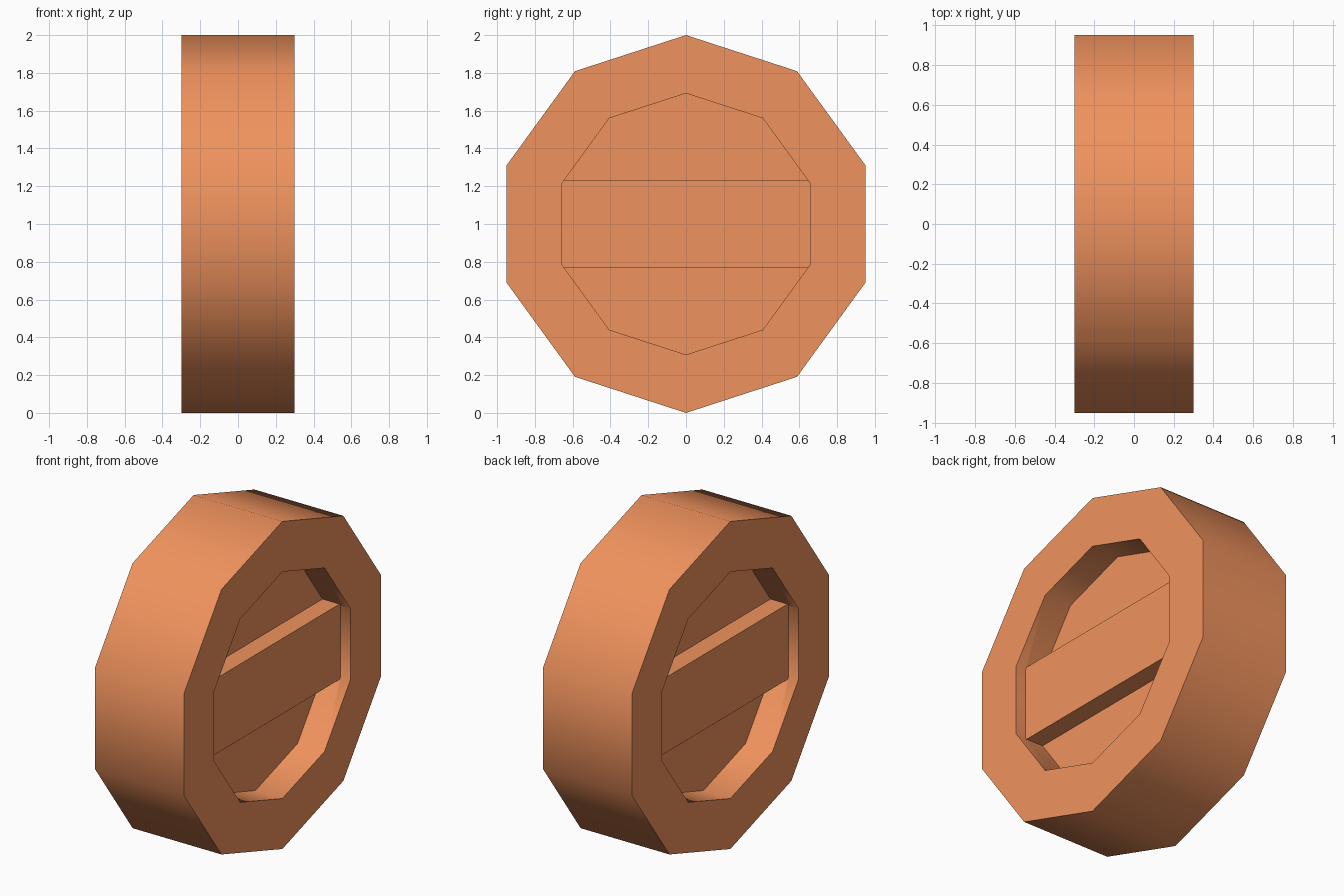
import bpy, bmesh, math
from mathutils import Vector

if "Cube" in bpy.data.objects:
    bpy.data.objects.remove(bpy.data.objects["Cube"])

SIDES = 10
HALF_WIDTH = 0.30
RECESS_SCALE = 0.692   # recess radius relative to the rim
BAR_DROP = 0.067       # bar top below the side face
BAR_DEPTH = 0.115      # recess floor below the bar top
BAR_HALF = 0.23        # half height of the cross bar

bm = bmesh.new()


def push(face, dx, scale=1.0):
    """Extrude a side face along x, scaling it about the axle."""
    new = bmesh.ops.extrude_discrete_faces(bm, faces=[face])["faces"][0]
    for v in new.verts:
        v.co = Vector((v.co.x + dx, v.co.y * scale, v.co.z * scale))
    return new


# Solid decagonal wheel with a corner at the top
rings = []
for x in (-HALF_WIDTH, HALF_WIDTH):
    rings.append([bm.verts.new((x, math.sin(2 * math.pi * i / SIDES),
                                math.cos(2 * math.pi * i / SIDES)))
                  for i in range(SIDES)])
for i in range(SIDES):
    j = (i + 1) % SIDES
    bm.faces.new((rings[0][i], rings[0][j], rings[1][j], rings[1][i]))
caps = [bm.faces.new(r) for r in rings]
bmesh.ops.recalc_face_normals(bm, faces=bm.faces[:])

# Recess with a cross bar on both sides
for cap, side in zip(caps, (-1, 1)):
    rim = push(cap, 0, RECESS_SCALE)
    panel = push(rim, -side * BAR_DROP)
    level = side * (HALF_WIDTH - BAR_DROP)
    for z in (-BAR_HALF, BAR_HALF):
        panels = [f for f in bm.faces
                  if all(abs(v.co.x - level) < 1e-4 for v in f.verts)]
        geom = panels + list({e for f in panels for e in f.edges}) \
            + list({v for f in panels for v in f.verts})
        bmesh.ops.bisect_plane(bm, geom=geom, plane_co=(0, 0, z),
                               plane_no=(0, 0, 1), dist=1e-5)
    pockets = [f for f in bm.faces
               if all(abs(v.co.x - level) < 1e-4 for v in f.verts)
               and abs(f.calc_center_median().z) > BAR_HALF]
    for f in pockets:
        push(f, -side * BAR_DEPTH)

bmesh.ops.recalc_face_normals(bm, faces=bm.faces[:])
mesh = bpy.data.meshes.new("wheel")
bm.to_mesh(mesh)
bm.free()

wheel = bpy.data.objects.new("wheel", mesh)
wheel.location.z = 1.0
bpy.context.collection.objects.link(wheel)

# Orange finish
mat = bpy.data.materials.new("orange")
mat.diffuse_color = (0.87, 0.29, 0.11, 1)
mat.use_nodes = True
mat.node_tree.nodes["Principled BSDF"].inputs["Base Color"].default_value = mat.diffuse_color
mesh.materials.append(mat)

# Smooth rim and recess wall, crisp side edges
bpy.context.view_layer.objects.active = wheel
wheel.select_set(True)
bpy.ops.object.shade_smooth_by_angle(angle=math.radians(40))
